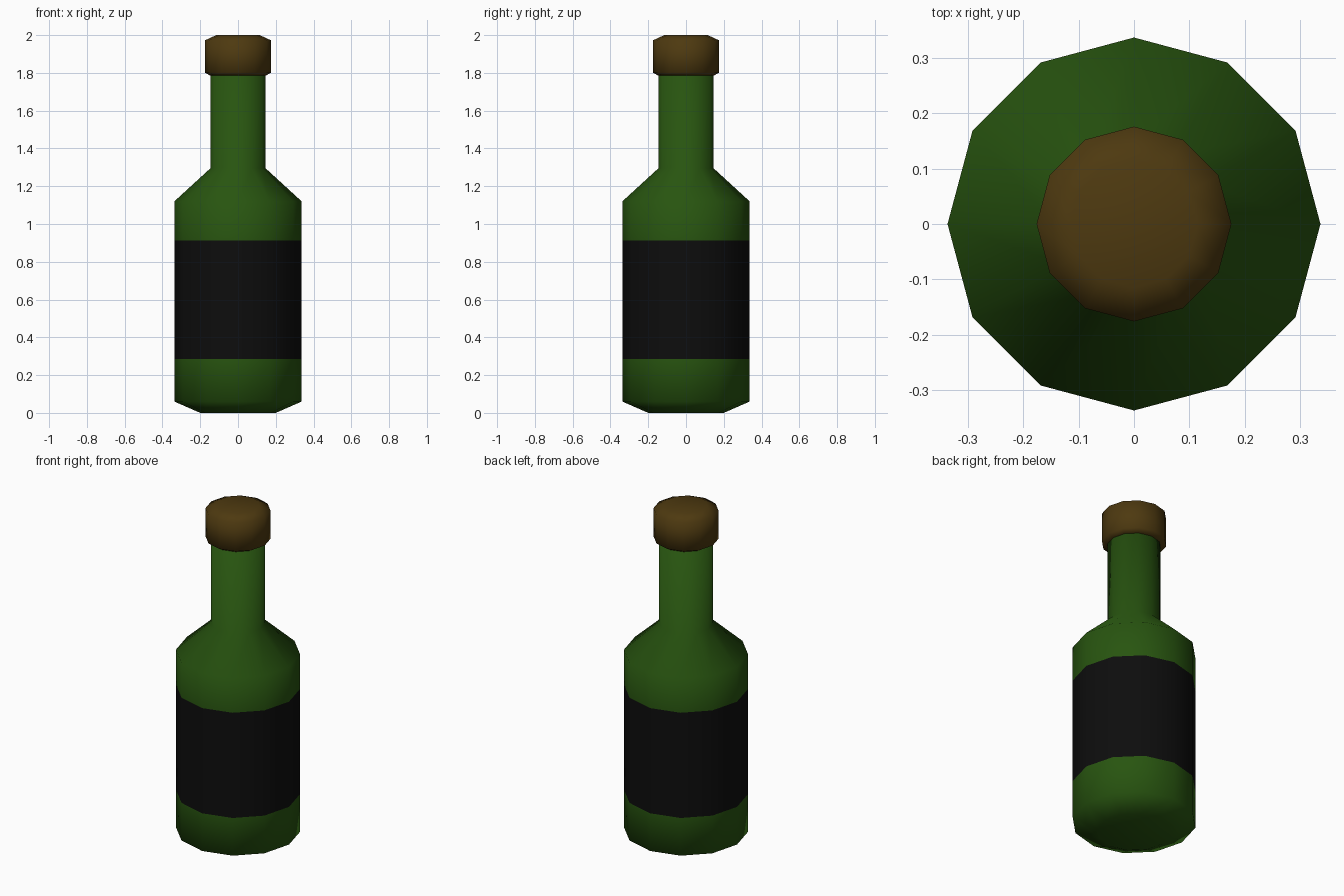
import bpy
import bmesh
from math import cos, sin, pi

SIDES = 12

cube = bpy.data.objects.get("Cube")
if cube:
    bpy.data.objects.remove(cube, do_unlink=True)


def make_material(name, rgb):
    mat = bpy.data.materials.new(name)
    mat.use_nodes = True
    colour = (*rgb, 1.0)
    mat.diffuse_color = colour
    mat.node_tree.nodes["Principled BSDF"].inputs["Base Color"].default_value = colour
    return mat


def lathe(name, profile, materials):
    """Revolve (radius, height) points into a closed, smooth, low-poly solid."""
    bm = bmesh.new()
    rings = []
    for r, z in profile:
        rings.append([bm.verts.new((r * cos(2 * pi * i / SIDES),
                                    r * sin(2 * pi * i / SIDES), z))
                      for i in range(SIDES)])
    for low, high in zip(rings, rings[1:]):
        for i in range(SIDES):
            j = (i + 1) % SIDES
            bm.faces.new((low[i], low[j], high[j], high[i]))
    bm.faces.new(rings[0][::-1])
    bm.faces.new(rings[-1])
    for face in bm.faces:
        face.smooth = True
    mesh = bpy.data.meshes.new(name)
    bm.to_mesh(mesh)
    bm.free()
    for mat in materials:
        mesh.materials.append(mat)
    obj = bpy.data.objects.new(name, mesh)
    bpy.context.collection.objects.link(obj)
    return obj


green = make_material("green glass", (0.021, 0.090, 0.005))
black = make_material("black label", (0.004, 0.004, 0.004))
brown = make_material("brown cork", (0.075, 0.041, 0.005))

# Bottle body, shoulder and neck, with a label band around the middle
LABEL_LOW, LABEL_HIGH = 0.285, 0.913
bottle = lathe("bottle", [(0.2, 0), (0.337, 0.06), (0.337, LABEL_LOW),
                          (0.337, LABEL_HIGH), (0.337, 1.12),
                          (0.146, 1.295), (0.146, 1.8)], [green, black])
for face in bottle.data.polygons:
    if LABEL_LOW < face.center.z < LABEL_HIGH:
        face.material_index = 1

# Stopper with chamfered rims
lathe("stopper", [(0.146, 1.785), (0.176, 1.802), (0.176, 1.972), (0.115, 2)], [brown])
